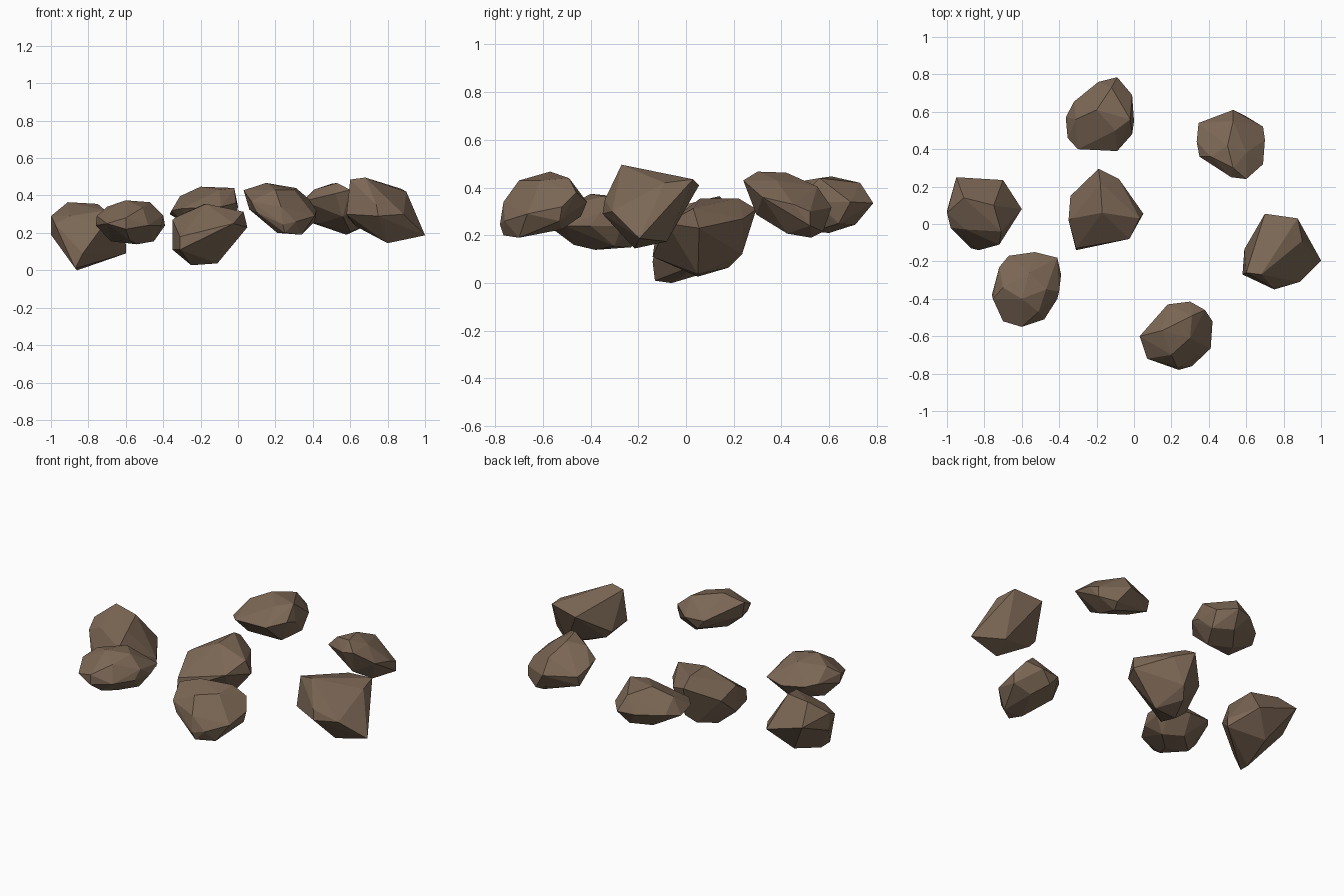
import bpy, bmesh

# Shared brown stone material
stone = bpy.data.materials.new("brown_stone")
stone.diffuse_color = (0.20, 0.135, 0.09, 1)


def rock(name, crown, girdle, base):
    """Faceted rock: hull stretched over a few crown, girdle and base corners."""
    bm = bmesh.new()
    for p in crown + girdle + base:
        bm.verts.new(p)
    res = bmesh.ops.convex_hull(bm, input=bm.verts)
    junk = [v for v in res["geom_interior"] + res["geom_unused"]
            if isinstance(v, bmesh.types.BMVert)]
    bmesh.ops.delete(bm, geom=list(set(junk)), context='VERTS')
    bmesh.ops.dissolve_limit(bm, angle_limit=0.06, verts=bm.verts, edges=bm.edges)
    bmesh.ops.recalc_face_normals(bm, faces=bm.faces)
    me = bpy.data.meshes.new(name)
    bm.to_mesh(me)
    bm.free()
    me.materials.append(stone)
    ob = bpy.data.objects.new(name, me)
    bpy.context.collection.objects.link(ob)


# Left rock, tapering to a low spike in front
rock("rock_left",
     [(-.91, .14, .364), (-.75, .10, .355), (-.71, -.04, .32), (-.90, -.03, .29)],
     [(-.95, .25, .26), (-.70, .235, .18), (-.60, .08, .14), (-.60, .08, .09),
      (-.72, -.11, .24), (-.98, -.02, .25), (-1.0, .06, .29), (-1.0, .07, .19)],
     [(-.83, -.14, .09), (-.87, -.13, .01), (-.86, -.06, 0), (-.82, .14, .06)])

# Front left rock, a rounded pebble
rock("rock_front_left",
     [(-.60, -.40, .374), (-.47, -.35, .364), (-.56, -.26, .36), (-.70, -.34, .34),
      (-.51, -.47, .335)],
     [(-.67, -.17, .27), (-.53, -.15, .25), (-.41, -.18, .26), (-.39, -.27, .24),
      (-.40, -.36, .294), (-.41, -.40, .24), (-.48, -.51, .24), (-.60, -.55, .28),
      (-.60, -.55, .22), (-.70, -.52, .25), (-.755, -.40, .29), (-.76, -.38, .24),
      (-.72, -.23, .28)],
     [(-.45, -.30, .155), (-.54, -.38, .139), (-.68, -.35, .155), (-.55, -.23, .15),
      (-.58, -.47, .16)])

# Back rock
rock("rock_back",
     [(-.20, .61, .447), (-.02, .56, .44), (-.10, .50, .43), (-.12, .73, .42),
      (-.31, .56, .396)],
     [(-.19, .76, .33), (-.09, .785, .335), (-.01, .69, .34), (0, .55, .34),
      (-.01, .48, .36), (-.09, .39, .34), (-.30, .40, .33), (-.355, .46, .32),
      (-.365, .57, .30), (-.32, .655, .32)],
     [(-.12, .71, .245), (-.20, .60, .21), (-.08, .53, .215), (-.27, .48, .24),
      (-.02, .64, .25)])

# Back right rock, sloping down to the back
rock("rock_back_right",
     [(.53, .30, .467), (.50, .42, .463), (.41, .36, .433), (.60, .38, .43),
      (.53, .55, .405)],
     [(.345, .54, .33), (.345, .52, .27), (.53, .61, .317), (.69, .52, .24),
      (.69, .52, .30), (.70, .45, .33), (.69, .32, .36), (.60, .24, .43),
      (.52, .25, .41), (.35, .36, .37), (.335, .44, .36)],
     [(.60, .575, .216), (.58, .525, .19), (.60, .425, .207), (.43, .45, .25),
      (.56, .295, .287)])

# Centre rock, narrowing towards its base
rock("rock_centre",
     [(-.17, .06, .355), (-.18, .22, .355), (.03, .03, .313), (-.33, .03, .285)],
     [(-.19, .295, .31), (-.08, .24, .27), (.05, .055, .23), (-.025, -.08, .25),
      (-.31, -.14, .11), (-.31, -.13, .18), (-.35, .02, .27), (-.34, .15, .22),
      (-.35, .02, .11), (-.16, .235, .12)],
     [(-.11, .05, .037), (-.25, .05, .027), (-.20, .18, .065)])

# Right rock, wide on top with a point to the right
rock("rock_right",
     [(.60, -.26, .485), (.68, -.27, .496), (.875, .03, .435), (.90, -.09, .42)],
     [(.70, .055, .41), (1.0, -.195, .187), (.885, -.31, .30), (.75, -.35, .29),
      (.74, -.34, .35), (.58, -.27, .30), (.59, -.135, .28)],
     [(.80, -.215, .145), (.85, -.08, .174), (.63, -.14, .235)])

# Front rock, sloping down to the right
rock("rock_front",
     [(.15, -.57, .467), (.20, -.70, .43), (.31, -.49, .44), (.30, -.61, .43)],
     [(.18, -.43, .34), (.30, -.415, .34), (.38, -.46, .38), (.42, -.52, .32),
      (.41, -.53, .26), (.41, -.665, .29), (.31, -.76, .26), (.24, -.78, .245),
      (.23, -.765, .34), (.07, -.72, .37), (.10, -.73, .31), (.03, -.60, .428),
      (.06, -.62, .326)],
     [(.34, -.70, .19), (.21, -.70, .20), (.30, -.52, .225), (.23, -.44, .28),
      (.25, -.765, .20)])
